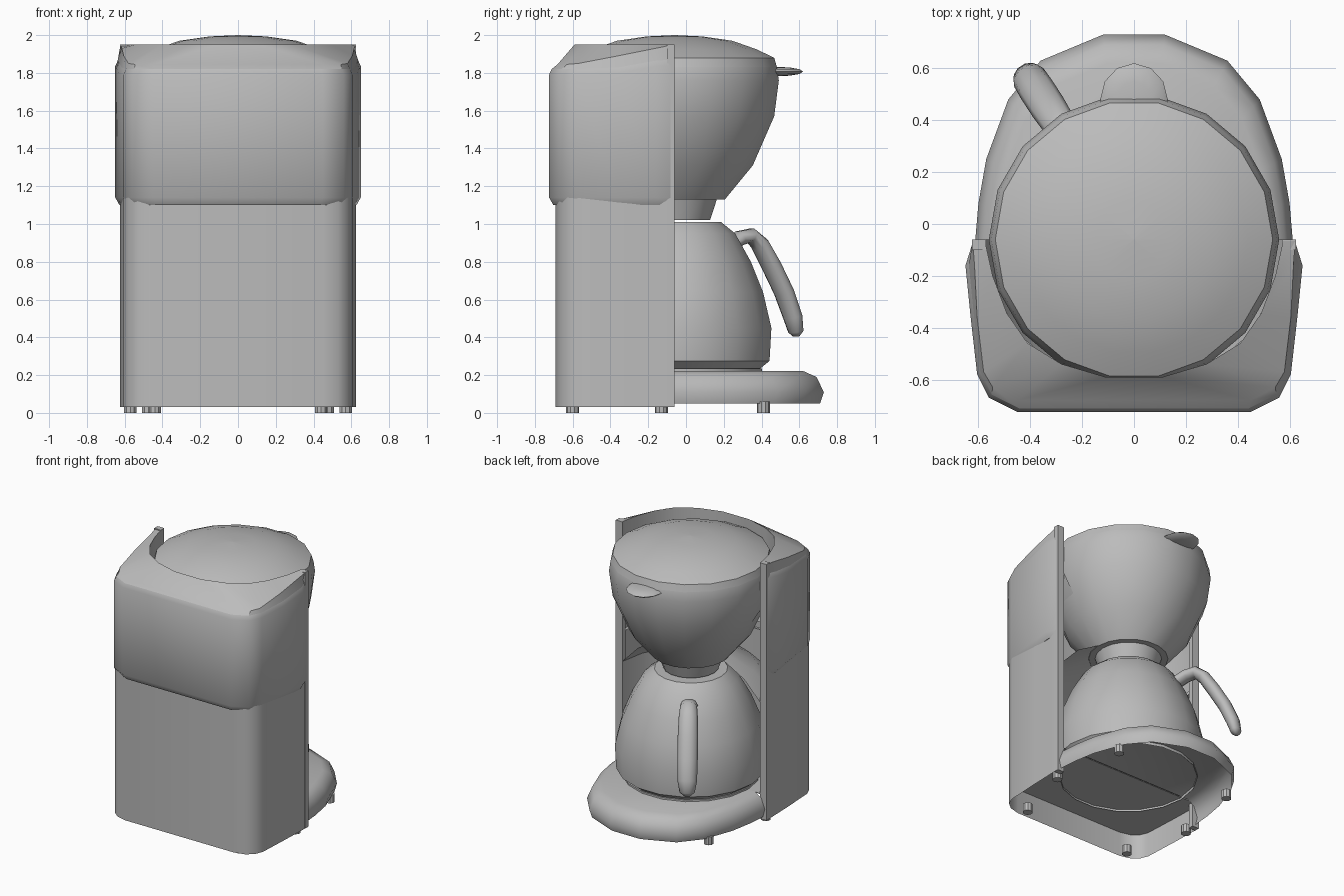
import bpy, bmesh, math
from mathutils import Vector

cube = bpy.data.objects.get("Cube")
if cube:
    bpy.data.objects.remove(cube, do_unlink=True)

GREY = (0.5, 0.5, 0.5, 1)
plastic = bpy.data.materials.new("grey plastic")
plastic.use_nodes = True
plastic.diffuse_color = GREY
plastic.node_tree.nodes["Principled BSDF"].inputs["Base Color"].default_value = GREY

CY = -0.06     # axis of the round parts
SEG = 18


def finish(name, bm, angle=35):
    bmesh.ops.remove_doubles(bm, verts=bm.verts, dist=0.0005)
    bmesh.ops.recalc_face_normals(bm, faces=bm.faces)
    mesh = bpy.data.meshes.new(name)
    bm.to_mesh(mesh)
    bm.free()
    mesh.materials.append(plastic)
    ob = bpy.data.objects.new(name, mesh)
    bpy.context.collection.objects.link(ob)
    bpy.ops.object.select_all(action='DESELECT')
    ob.select_set(True)
    bpy.context.view_layer.objects.active = ob
    bpy.ops.object.shade_smooth_by_angle(angle=math.radians(angle))
    return ob


def loft(name, rings, closed=True, start=False, end=False, angle=35):
    """Skin a list of equally long point rings."""
    bm = bmesh.new()
    rows = [[bm.verts.new(p) for p in ring] for ring in rings]
    n = len(rows[0])
    for a, b in zip(rows, rows[1:]):
        for i in range(n if closed else n - 1):
            j = (i + 1) % n
            bm.faces.new((a[i], a[j], b[j], b[i]))
    if start:
        bm.faces.new(rows[0])
    if end:
        bm.faces.new(rows[-1])
    return finish(name, bm, angle)


def arc(r, z, start=0, steps=SEG):
    return [(r * math.cos(math.radians(start + i * 360 / SEG)),
             CY + r * math.sin(math.radians(start + i * 360 / SEG)), z) for i in range(steps)]


def revolve(name, profile, start=False, end=False, angle=35):
    return loft(name, [arc(r, z) for r, z in profile], True, start, end, angle)


def mirrored(half):
    """Outline from the +x end round to the -x end."""
    return half + [(-p[0], *p[1:]) for p in reversed(half)]


def box(name, lo, hi):
    rings = [[(lo[0], lo[1], z), (hi[0], lo[1], z), (hi[0], hi[1], z), (lo[0], hi[1], z)]
             for z in (lo[2], hi[2])]
    return loft(name, rings, True, True, True)


def at_z(outline, z, s=1.0):
    return [(x * s, CY + (y - CY) * s, z) for x, y in outline]


# Housing: U-shaped lower wall with a floor plate inside
wall = mirrored([(.625, -.06), (.618, -.3), (.605, -.57), (.58, -.63), (.53, -.67), (.45, -.69)])
loft("housing_wall", [at_z(wall, .03), at_z(wall, 1.15)], False)
loft("housing_floor", [at_z(wall, .215), at_z(wall, .22)], True, True, True)

# Water tank: wider bulge, rim rising towards the rear
tank = mirrored([(.62, -.065), (.65, -.16), (.63, -.36), (.605, -.58), (.56, -.67), (.45, -.725)])
rim_half = [1.87, 1.865, 1.83, 1.82, 1.82, 1.82]
rim_z = rim_half + rim_half[::-1]


def rim(s, dz):
    return [(x * s, CY + (y - CY) * s, z + dz) for (x, y), z in zip(tank, rim_z)]


loft("water_tank", [at_z(tank, 1.1, .92), at_z(tank, 1.1, .965), at_z(tank, 1.14),
                    rim(1, -.03), rim(.98, 0)], False, angle=50)

# Hood: slopes from the tank rim up to the opening round the lid
crest = mirrored([(.622, -.065, 1.95), (.615, -.16, 1.93), (.605, -.36, 1.89),
                  (.58, -.57, 1.85), (.545, -.63, 1.845), (.45, -.68, 1.845)])
mouth = [(.575, -.065), (.545, -.2), (.49, -.345), (.41, -.46), (.28, -.54), (.11, -.59)]
lip = mirrored([(x, y, 1.95) for x, y in mouth])
under = [(x, y, 1.8) for x, y, z in lip]
loft("hood", [rim(.98, 0), crest, lip, under], False, angle=30)

# Rear posts of the housing
for side, s in (("left", 1), ("right", -1)):
    x = sorted((s * .57, s * .625))
    box(side + "_post", (x[0], -.1, .03), (x[1], -.06, 1.95))

# Recess behind the jug, closing in under the filter holder
recess = [(.575, .22), (.575, .9), (.44, 1.04), (.24, 1.15), (.3, 1.17), (.575, 1.6), (.575, 1.82)]
loft("recess_wall", [arc(r, z, 180, SEG // 2 + 1) for r, z in recess], False)

# Base: open underneath, rounded rim, with a warming plate
foot = mirrored([(.612, -.06), (.6, .08), (.57, .25), (.485, .48), (.36, .63), (.12, .73)])
loft("base", [at_z(foot, .05, .975), at_z(foot, .11), at_z(foot, .19, .95), at_z(foot, .222, .86)],
     False, False, True, 50)
revolve("warming_plate", [(.47, .2), (.47, .235)], False, True)

# Feet
for x, y in ((.57, -.13), (.44, -.6), (.475, .41)):
    for side, s in (("left", 1), ("right", -1)):
        bm = bmesh.new()
        bmesh.ops.create_cone(bm, cap_ends=True, segments=10, radius1=.034, radius2=.034, depth=.06)
        bmesh.ops.translate(bm, verts=bm.verts, vec=(s * x, y, .03))
        finish(side + "_foot", bm)

# Filter holder, outlet, lid and lid tab
revolve("filter_holder", [(.2, 1.13), (.27, 1.13), (.42, 1.31), (.535, 1.57), (.56, 1.76),
                          (.55, 1.83), (.54, 1.86)], True)
revolve("outlet", [(.19, 1.02), (.23, 1.14)], True)
revolve("lid", [(.55, 1.83), (.535, 1.88), (.44, 1.925), (.31, 1.97), (.15, 1.993), (.001, 2.0)], angle=30)
bm = bmesh.new()
bmesh.ops.create_uvsphere(bm, u_segments=12, v_segments=6, radius=1)
bmesh.ops.scale(bm, verts=bm.verts, vec=(.13, .14, .025))
bmesh.ops.translate(bm, verts=bm.verts, vec=(0, .48, 1.807))
finish("lid_tab", bm, 60)

# Jug
revolve("jug", [(.46, .235), (.51, .275), (.52, .45), (.475, .64), (.41, .8), (.325, .95), (.25, 1.01)],
        True, True, 30)

# Jug handle: oval sections swept along a bent path, turned off to one side
path = [(.33, .88, .04), (.41, .925, .04), (.48, .94, .04), (.54, .89, .045), (.61, .78, .048),
        (.69, .64, .048), (.745, .51, .046), (.765, .43, .036), (.768, .405, .015)]
turn = math.radians(33)
out = Vector((-math.sin(turn), math.cos(turn), 0))
across = Vector((math.cos(turn), math.sin(turn), 0))
spine = [Vector((0, CY, z)) + out * r for r, z, w in path]
sections = []
for i, p in enumerate(spine):
    along = (spine[min(i + 1, len(spine) - 1)] - spine[max(i - 1, 0)]).normalized()
    normal = along.cross(across)
    w = path[i][2]
    sections.append([p + across * math.cos(a) * w * 1.45 + normal * math.sin(a) * w
                     for a in (k * math.tau / 10 for k in range(10))])
loft("jug_handle", sections, True, True, True, 60)
